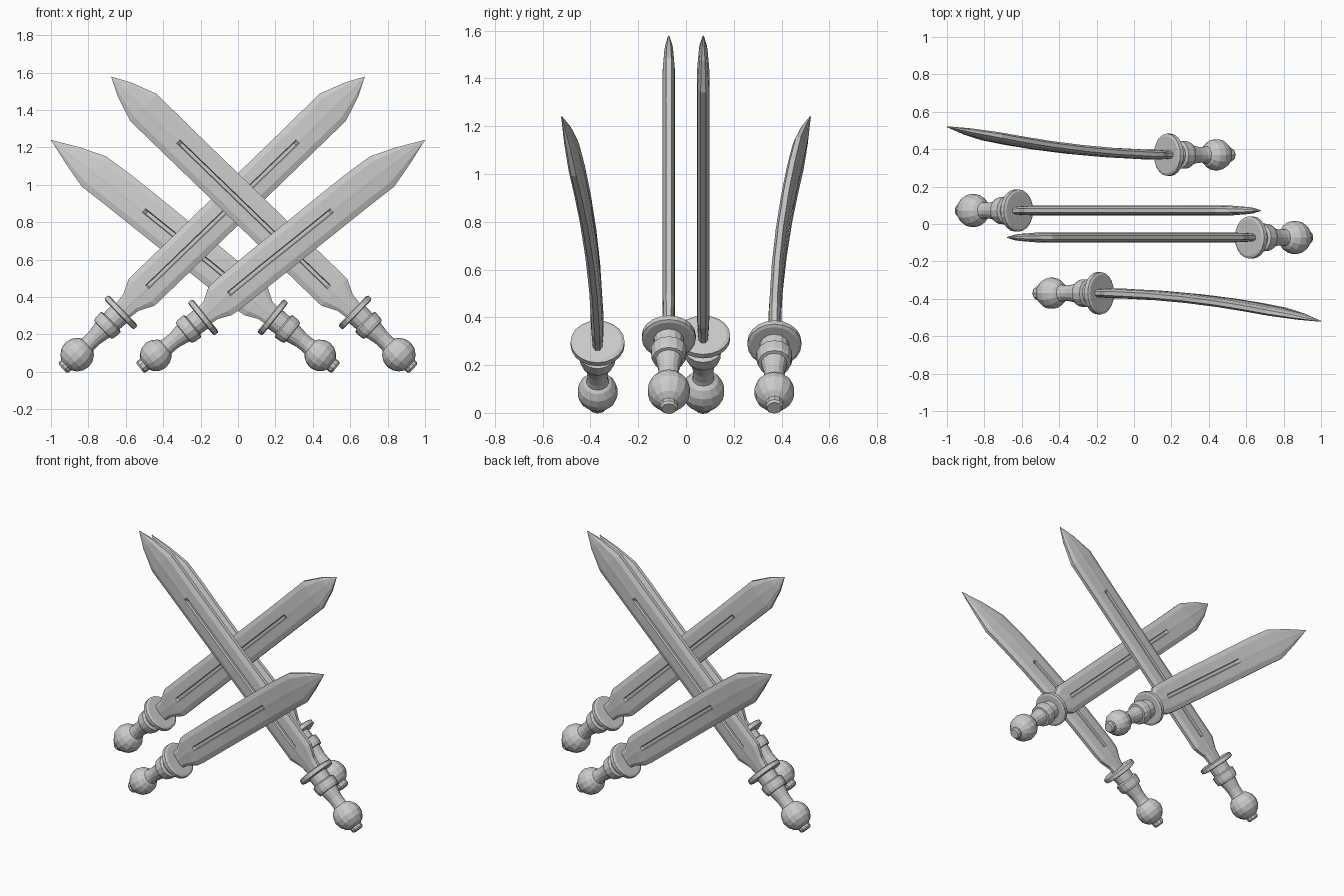
import bpy, bmesh, math
from mathutils import Matrix, Vector

if "Cube" in bpy.data.objects:
    bpy.data.objects.remove(bpy.data.objects["Cube"])


def make_object(name, rings, matrix):
    """Skin a list of closed rings, cap the ends, place with the matrix."""
    bm = bmesh.new()
    loops = [[bm.verts.new(p) for p in ring] for ring in rings]
    n = len(loops[0])
    for a, b in zip(loops, loops[1:]):
        for i in range(n):
            j = (i + 1) % n
            bm.faces.new((a[i], a[j], b[j], b[i]))
    bm.faces.new(loops[0][::-1])
    bm.faces.new(loops[-1])
    bmesh.ops.remove_doubles(bm, verts=bm.verts, dist=0.0002)
    bmesh.ops.recalc_face_normals(bm, faces=bm.faces)
    mesh = bpy.data.meshes.new(name)
    bm.to_mesh(mesh)
    bm.free()
    ob = bpy.data.objects.new(name, mesh)
    ob.matrix_world = matrix
    bpy.context.collection.objects.link(ob)


def lathe(name, profile, matrix, sides=14):
    """Profile of (height along sword, radius)."""
    rings = [[(r * math.cos(math.tau * i / sides), r * math.sin(math.tau * i / sides), s)
              for i in range(sides)] for s, r in profile]
    make_object(name, rings, matrix)


def blade(name, stations, groove, bend, matrix):
    """Stations: (height, lower half width, upper half width, thickness factor)."""
    half = [(-1, .011), (-.7, .023), (-.13, .026), (-.09, 0), (.09, 0), (.13, .026), (.7, .023), (1, .011)]
    start, end = stations[0][0], stations[-1][0]
    rings = []
    for s, lo, up, t in stations:
        deep = .013 if groove[0] < s < groove[1] else .027
        y_off = bend * ((s - start) / (end - start)) ** 2
        mid, w = (lo - up) / 2, (lo + up) / 2
        side = [(mid + f * w, (h or deep) * t) for f, h in half]
        rings.append([(x, y_off + y, s) for x, y in side] +
                     [(x, y_off - y, s) for x, y in reversed(side)])
    make_object(name, rings, matrix)


def sword(label, pommel, tip, stations, groove, bend, radius):
    d = Vector((tip[0] - pommel[0], 0, tip[1] - pommel[2])).normalized()
    y = Vector((0, 1, 0))
    m = Matrix((y.cross(d), y, d)).transposed().to_4x4()
    m.translation = pommel
    # The back half of the set is the front half turned half a revolution
    for where, turn in (("front", 0), ("back", math.pi)):
        mat = Matrix.Rotation(turn, 4, 'Z') @ m
        tag = f"{label}_{where}"
        ball = [(-radius * math.cos(math.pi * i / 8), radius * math.sin(math.pi * i / 8) + .0001)
                for i in range(9)]
        lathe("pommel_" + tag, ball, mat)
        lathe("pommel_stud_" + tag, [(-.07, .038), (-.098, .038), (-.108, .03)], mat, 10)
        lathe("grip_" + tag, [(.05, .05), (.09, .043), (.13, .044), (.19, .055), (.192, .068),
                              (.21, .074), (.25, .076), (.258, .06), (.33, .064)], mat)
        lathe("guard_" + tag, [(.308, .10), (.313, .113), (.337, .113), (.343, .10)], mat, 20)
        blade("blade_" + tag, stations, groove, bend, mat)


# Long straight swords, crossing in the middle
sword("long_sword", (.86, -.072, .092), (-.68, 1.58),
      [(.32, .05, .05, .8), (.40, .06, .06, .9), (.48, .10, .10, 1), (.52, .1, .1, 1),
       (.53, .1, .1, 1), (1.62, .1, .1, 1), (1.64, .1, .1, 1), (1.9, .103, .1, 1),
       (2.04, .052, .052, .7), (2.138, .001, .001, .1)], (.525, 1.63), 0, .09)

# Shorter swords whose blades sweep outward
sword("short_sword", (-.44, -.37, .088), (1.0, 1.24),
      [(.31, .05, .055, .8), (.38, .055, .065, .9), (.45, .085, .11, 1), (.51, .09, .115, 1),
       (.52, .09, .115, 1), (.75, .09, .12, 1), (.98, .09, .12, 1), (1.2, .09, .122, 1),
       (1.22, .09, .122, 1), (1.4, .09, .122, 1), (1.56, .092, .115, .95),
       (1.70, .05, .065, .7), (1.843, .001, .001, .1)], (.515, 1.21), -.15, .085)
